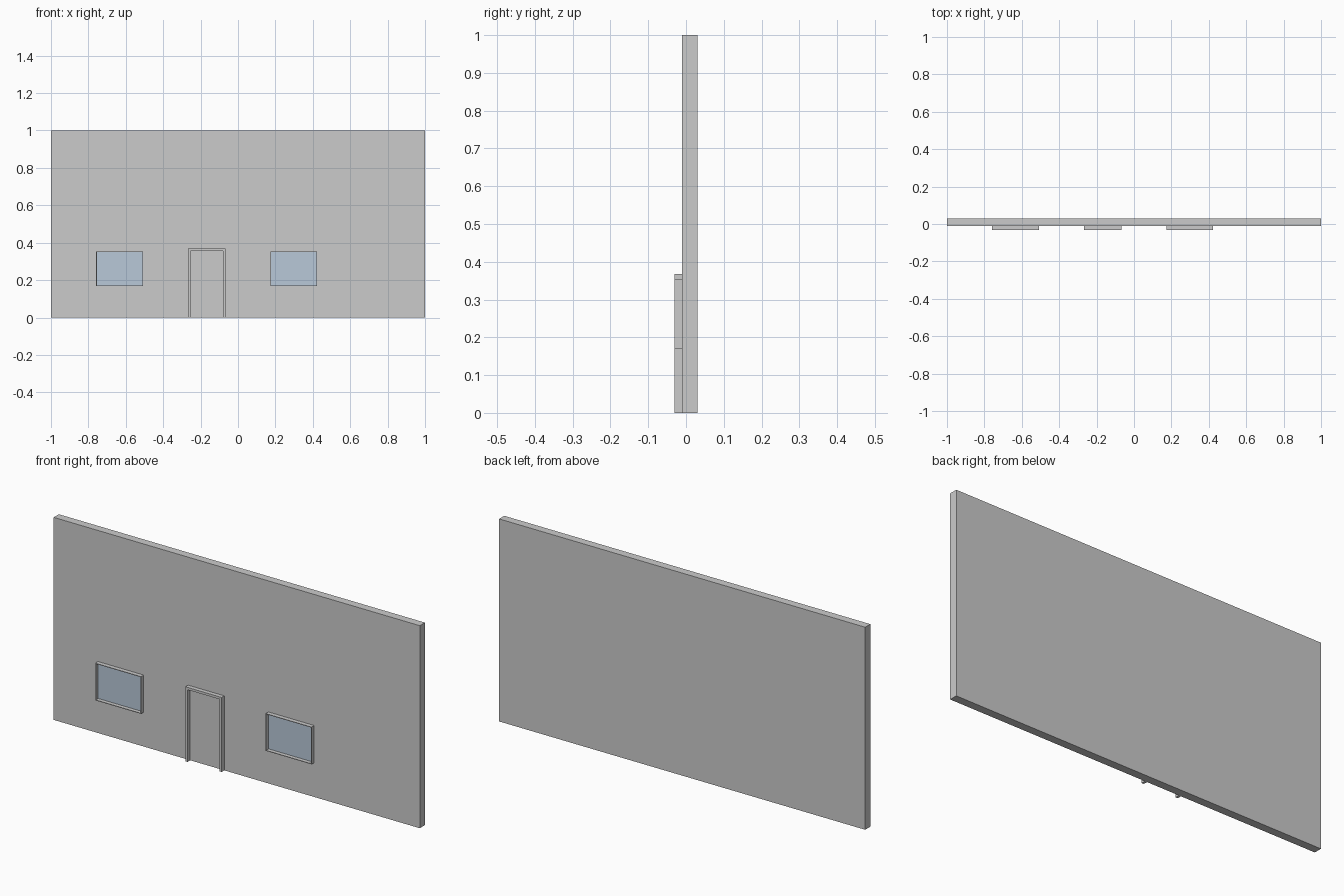
import bpy

if "Cube" in bpy.data.objects:
    bpy.data.objects.remove(bpy.data.objects["Cube"])


def make_material(name, rgb):
    mat = bpy.data.materials.new(name)
    mat.diffuse_color = (*rgb, 1.0)
    mat.use_nodes = True
    mat.node_tree.nodes["Principled BSDF"].inputs["Base Color"].default_value = mat.diffuse_color
    return mat


GREY = make_material("wall_grey", (0.60, 0.60, 0.60))
BLUE = make_material("glass_blue", (0.48, 0.58, 0.69))

WALL_FRONT, WALL_BACK, TRIM_FRONT = -0.01, 0.03, -0.031


def extruded(name, outline, y0, y1, mat):
    """Solid from an x-z outline (counter-clockwise from the front)."""
    n = len(outline)
    verts = [(x, y0, z) for x, z in outline] + [(x, y1, z) for x, z in outline]
    faces = [list(range(n)), list(range(2 * n - 1, n - 1, -1))]
    faces += [[(i + 1) % n, i, i + n, (i + 1) % n + n] for i in range(n)]
    mesh = bpy.data.meshes.new(name)
    mesh.from_pydata(verts, [], faces)
    mesh.materials.append(mat)
    obj = bpy.data.objects.new(name, mesh)
    bpy.context.collection.objects.link(obj)
    return obj


def rect(x0, x1, z0, z1):
    return [(x0, z0), (x1, z0), (x1, z1), (x0, z1)]


def frame(name, x0, x1, z0, z1, t):
    """Closed rectangular ring standing out from the wall."""
    outer, inner = rect(x0, x1, z0, z1), rect(x0 + t, x1 - t, z0 + t, z1 - t)
    rings = [(outer, TRIM_FRONT), (inner, TRIM_FRONT),
             (inner, WALL_FRONT), (outer, WALL_FRONT)]
    verts = [(x, y, z) for ring, y in rings for x, z in ring]
    faces = []
    for r in range(4):
        a, b = 4 * r, 4 * ((r + 1) % 4)
        for i in range(4):
            j = (i + 1) % 4
            faces.append((a + i, a + j, b + j, b + i))
    mesh = bpy.data.meshes.new(name)
    mesh.from_pydata(verts, [], faces)
    mesh.materials.append(GREY)
    obj = bpy.data.objects.new(name, mesh)
    bpy.context.collection.objects.link(obj)


# Main wall slab
extruded("wall", rect(-1, 1, 0, 1), WALL_FRONT, WALL_BACK, GREY)

# Door surround: two posts and a lintel in one outline
L, R, TOP, T = -0.266, -0.068, 0.368, 0.012
extruded("door_frame",
         [(L, 0), (L + T, 0), (L + T, TOP - T), (R - T, TOP - T),
          (R - T, 0), (R, 0), (R, TOP), (L, TOP)],
         TRIM_FRONT, WALL_FRONT, GREY)

# Windows: thin projecting frames with glass set back against the wall
for side, x0 in (("left", -0.758), ("right", 0.173)):
    x1, z0, z1, t = x0 + 0.25, 0.169, 0.353, 0.003
    frame(side + "_window_frame", x0, x1, z0, z1, t)
    extruded(side + "_window_glass", rect(x0 + t, x1 - t, z0 + t, z1 - t),
             WALL_FRONT - 0.002, WALL_FRONT, BLUE)
